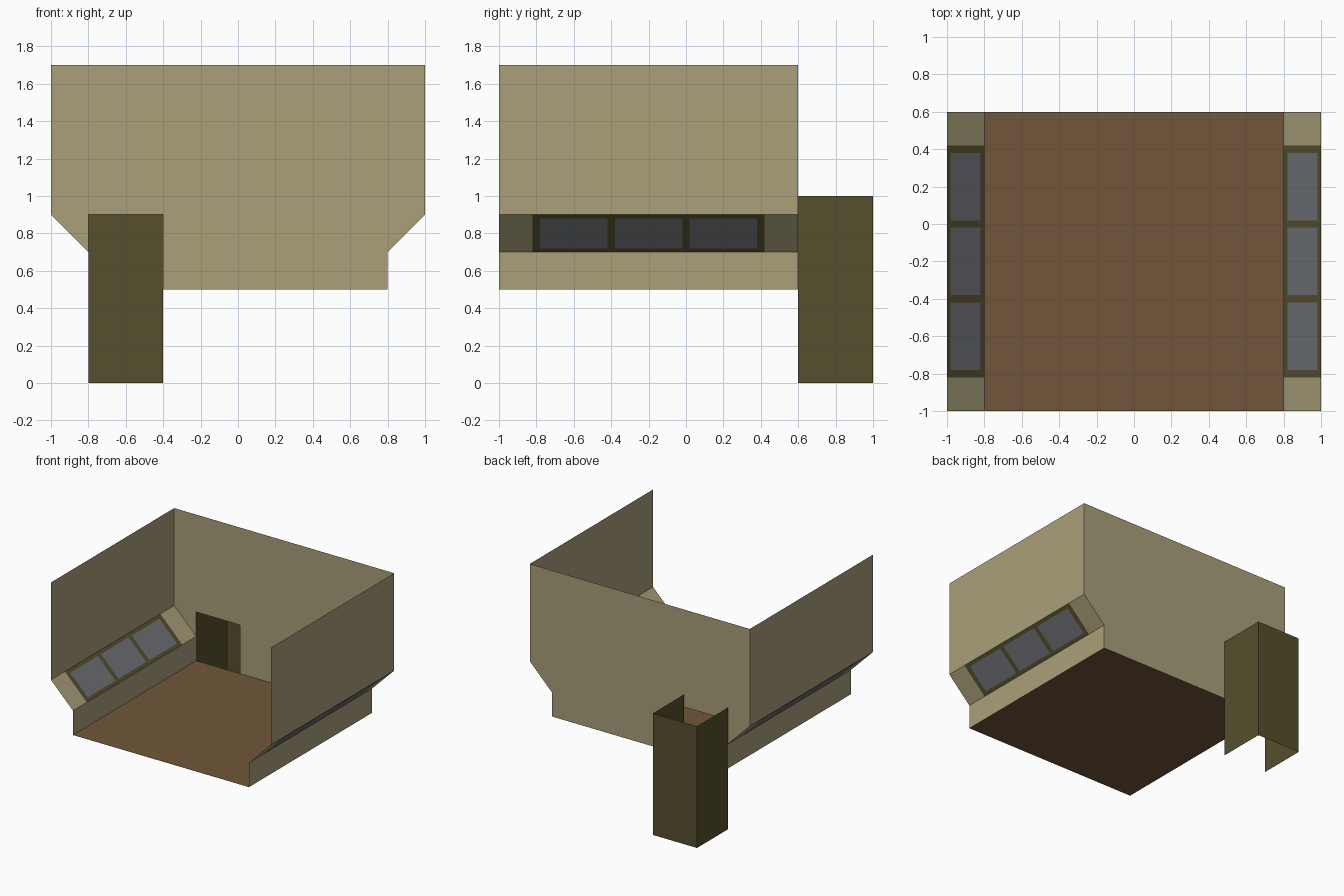
import bpy, bmesh

if "Cube" in bpy.data.objects:
    bpy.data.objects.remove(bpy.data.objects["Cube"])


def material(name, rgb):
    m = bpy.data.materials.new(name)
    m.diffuse_color = (*rgb, 1)
    m.use_nodes = True
    m.node_tree.nodes["Principled BSDF"].inputs["Base Color"].default_value = m.diffuse_color
    return m


WALL = material("plaster", (0.40, 0.35, 0.195))
WOOD = material("floor_brown", (0.165, 0.093, 0.042))
TRIM = material("dark_olive", (0.093, 0.078, 0.026))
GLASS = material("glass_grey", (0.16, 0.17, 0.185))


def sheet(name, faces, mat, mirror=False):
    """Thin surface made of polygons, optionally mirrored across x."""
    bm = bmesh.new()
    for f in faces:
        bm.faces.new([bm.verts.new(p) for p in f])
    bmesh.ops.remove_doubles(bm, verts=bm.verts, dist=1e-5)
    me = bpy.data.meshes.new(name)
    bm.to_mesh(me)
    bm.free()
    me.materials.append(mat)
    ob = bpy.data.objects.new(name, me)
    bpy.context.collection.objects.link(ob)
    if mirror:
        ob.modifiers.new("Mirror", 'MIRROR').use_mirror_merge = False
    return ob


def strip(a, b, y0, y1):
    """Quad between two (x, z) profile points, running along y."""
    return [(a[0], y0, a[1]), (a[0], y1, a[1]), (b[0], y1, b[1]), (b[0], y0, b[1])][::-1]


FRONT, BACK = -1.0, 0.6
sill, lintel = (0.8, 0.7), (1.0, 0.9)

# floor
sheet("floor", [strip((-0.8, 0.5), (0.8, 0.5), FRONT, BACK)], WOOD)

# side walls: low wall, upper wall and the sloped ends beside the windows
sheet("side_walls", [
    strip((0.8, 0.5), sill, FRONT, BACK),
    strip(lintel, (1.0, 1.7), FRONT, BACK),
    strip(sill, lintel, FRONT, -0.82),
    strip(sill, lintel, 0.42, BACK),
], WALL, mirror=True)

# sloped windows: a grid of cells, three of which are panes
ys = [-0.82, -0.78, -0.42, -0.38, -0.02, 0.02, 0.38, 0.42]
slope = [(0.8 + 0.2 * s, 0.7 + 0.2 * s) for s in (0, 0.1, 0.9, 1)]
frame, panes = [], []
for i in range(7):
    for j in range(3):
        cell = strip(slope[j], slope[j + 1], ys[i], ys[i + 1])
        (panes if j == 1 and i % 2 else frame).append(cell)
sheet("window_frames", frame, TRIM, mirror=True)
sheet("window_panes", panes, GLASS, mirror=True)

# back wall with the doorway notch
outline = [(-0.4, 0.5), (0.8, 0.5), sill, lintel, (1, 1.7), (-1, 1.7),
           (-1, 0.9), (-0.8, 0.7), (-0.8, 0.9), (-0.4, 0.9)]
sheet("back_wall", [[(x, BACK, z) for x, z in reversed(outline)]], WALL)

# open shaft behind the doorway: three walls, no top or bottom
plan = [(-0.4, BACK), (-0.4, 1.0), (-0.8, 1.0), (-0.8, BACK)]
sheet("entrance_shaft", [
    [(*a, 0), (*b, 0), (*b, 1.0), (*a, 1.0)] for a, b in zip(plan, plan[1:])
], TRIM)
